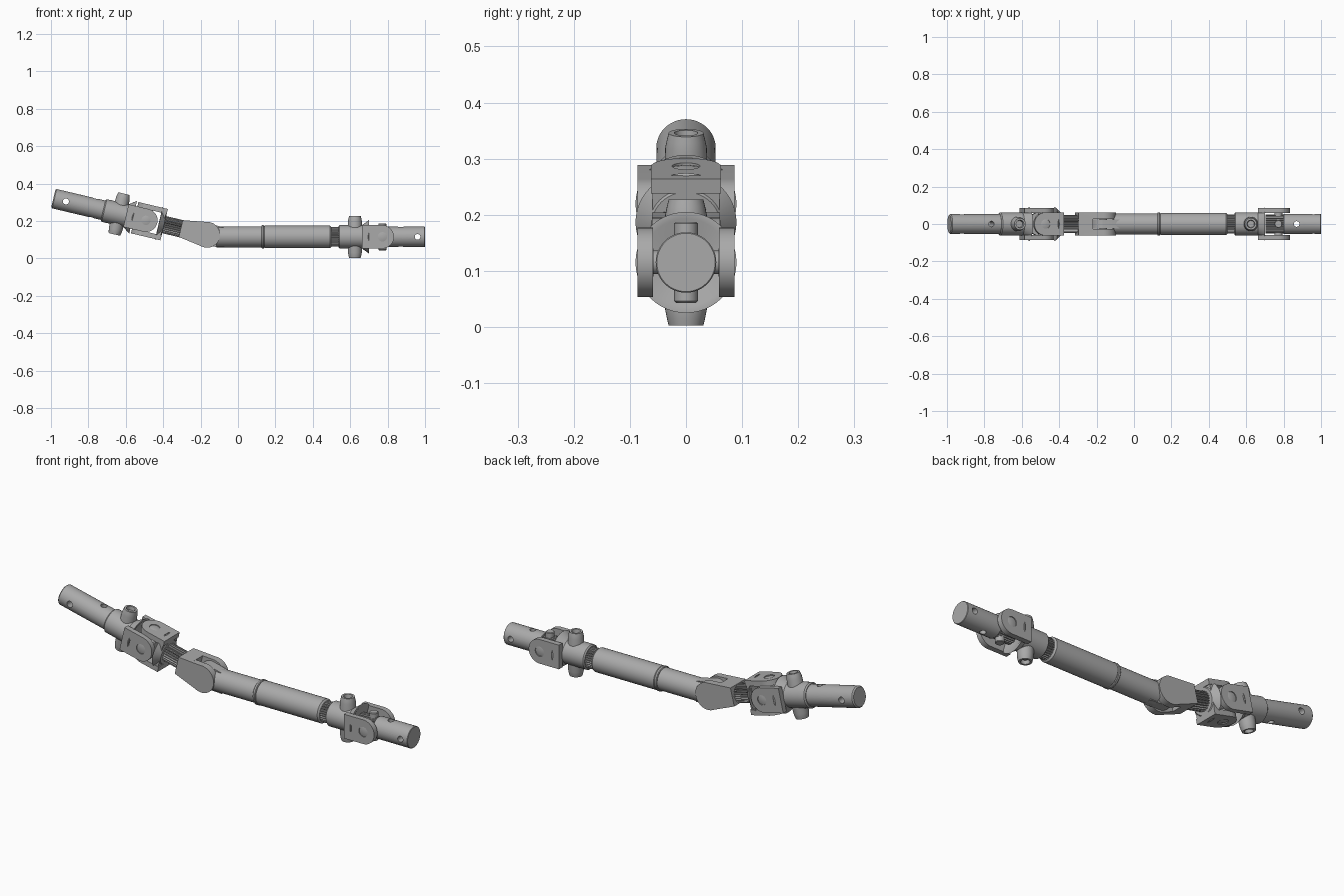
import bpy, bmesh
from math import sin, cos, pi, radians
from mathutils import Matrix, Vector

if "Cube" in bpy.data.objects:
    bpy.data.objects.remove(bpy.data.objects["Cube"], do_unlink=True)

steel = bpy.data.materials.new("grey_steel")
steel.use_nodes = True
steel.diffuse_color = (0.4, 0.4, 0.4, 1)
steel.node_tree.nodes["Principled BSDF"].inputs["Base Color"].default_value = (0.4, 0.4, 0.4, 1)

IDENT = Matrix.Identity(4)
TO_Z = Matrix.Rotation(-pi / 2, 4, "Y")    # local x axis becomes z
TO_Y = Matrix.Rotation(pi / 2, 4, "Z")     # local x axis becomes y


def finish(name, bm, frame):
    bmesh.ops.transform(bm, matrix=frame, verts=bm.verts)
    bmesh.ops.recalc_face_normals(bm, faces=bm.faces)
    mesh = bpy.data.meshes.new(name)
    bm.to_mesh(mesh)
    bm.free()
    mesh.materials.append(steel)
    ob = bpy.data.objects.new(name, mesh)
    bpy.context.collection.objects.link(ob)
    smooth(ob)
    return ob


def smooth(ob):
    bpy.ops.object.select_all(action="DESELECT")
    ob.select_set(True)
    bpy.context.view_layer.objects.active = ob
    bpy.ops.object.shade_smooth_by_angle(angle=radians(32))


def lathe(name, profile, frame, segs=48):
    """Revolve (distance, radius) points about the local x axis."""
    bm = bmesh.new()
    rings = [[bm.verts.new((s, r * cos(2 * pi * i / segs), r * sin(2 * pi * i / segs)))
              for i in range(segs)] for s, r in profile]
    for a, b in zip(rings, rings[1:]):
        for i in range(segs):
            j = (i + 1) % segs
            bm.faces.new((a[i], a[j], b[j], b[i]))
    bm.faces.new(rings[0])
    bm.faces.new(rings[-1])
    return finish(name, bm, frame)


def rod(name, a, b, r, frame, bevel=0.0):
    if bevel:
        return lathe(name, [(a, r - bevel), (a + bevel, r), (b - bevel, r), (b, r - bevel)], frame)
    return lathe(name, [(a, r), (b, r)], frame)


def plate(name, outline, y0, y1, frame):
    """Extrude an x-z outline between two y positions."""
    bm = bmesh.new()
    face = bm.faces.new([bm.verts.new((x, y0, z)) for x, z in outline])
    new = bmesh.ops.extrude_face_region(bm, geom=[face])["geom"]
    verts = [v for v in new if isinstance(v, bmesh.types.BMVert)]
    bmesh.ops.translate(bm, verts=verts, vec=(0, y1 - y0, 0))
    return finish(name, bm, frame)


def splines(name, a, b, r, depth, teeth, frame):
    outline = []
    for i in range(teeth * 4):
        rad = r if i % 4 < 2 else r - depth
        t = 2 * pi * i / (teeth * 4)
        outline.append((rad * cos(t), rad * sin(t)))
    turn = Matrix.Rotation(-pi / 2, 4, "Z")
    return plate(name, outline, a, b, frame @ turn)


def cut(ob, cutter):
    cutter.hide_render = True
    mod = ob.modifiers.new("hole", "BOOLEAN")
    mod.operation, mod.solver, mod.object = "DIFFERENCE", "EXACT", cutter
    # cut before the smoothing step
    with bpy.context.temp_override(object=ob, active_object=ob):
        bpy.ops.object.modifier_apply(modifier=mod.name)
    bpy.data.objects.remove(cutter, do_unlink=True)
    smooth(ob)


def at(x):
    return Matrix.Translation((x, 0, 0))


def arc(cx, r, start, end, n=20):
    return [(cx + r * cos(start + (end - start) * i / n),
             r * sin(start + (end - start) * i / n)) for i in range(n + 1)]


def yoke(prefix, frame, base=-0.11):
    """Fork whose arms sit on local +y and -y, opening toward +x, pin at the origin."""
    outline = [(base, -0.062)] + arc(0, 0.062, -pi / 2, pi / 2) + [(base, 0.062)]
    for side in (-1, 1):
        arm = plate(prefix + "_arm", outline, side * 0.059, side * 0.086, frame)
        # lock slot and pin bore
        slot = [(-0.073, -0.016), (-0.067, -0.016), (-0.067, 0.016), (-0.073, 0.016)]
        cut(arm, plate("slot_cutter", slot, side * 0.08, side * 0.1, frame))
        cut(arm, rod("bore_cutter", side * 0.05, side * 0.1, 0.025, frame @ TO_Y))
        lathe(prefix + "_pin_cap", [(side * 0.058, 0.025), (side * 0.082, 0.025),
                                    (side * 0.085, 0.012)], frame @ TO_Y)
    # flared throat that carries the arms
    lathe(prefix + "_throat", [(base, 0.05), (base, 0.062), (-0.071, 0.09),
                               (-0.071, 0.078), (base + 0.02, 0.045)], frame)


def clamp_sleeve(prefix, frame):
    """Sleeve with a bolt boss above and below."""
    rod(prefix + "_sleeve", -0.235, -0.1, 0.062, frame, 0.006)
    boss = [(0, 0.04), (0.085, 0.037), (0.1, 0.034), (0.112, 0.031),
            (0.112, 0.021), (0.094, 0.018)]
    for side in (-1, 1):
        lathe(prefix + "_bolt_boss", [(side * s, r) for s, r in boss], frame @ at(-0.147) @ TO_Z, 32)


def cross(prefix, frame):
    rod(prefix + "_cross_pin_vertical", -0.072, 0.072, 0.021, frame @ TO_Z, 0.003)
    rod(prefix + "_cross_pin_across", -0.07, 0.07, 0.021, frame @ TO_Y, 0.003)
    rod(prefix + "_cross_hub", -0.03, 0.03, 0.036, frame, 0.006)


# Straight lower half: hinge to right end
low = Matrix.Translation((0, 0, 0.115))
joint_r = low @ at(0.772)
rod("tube_inner", -0.115, 0.14, 0.056, low)
rod("tube_collar", 0.125, 0.14, 0.062, low, 0.003)
rod("tube_outer", 0.135, 0.5, 0.06, low, 0.008)
splines("neck_splines", 0.49, 0.545, 0.052, 0.006, 28, low)
clamp_sleeve("right", joint_r)
yoke("right_yoke", joint_r)
cross("right", joint_r)
splines("right_hub_splines", -0.07, 0.03, 0.05, 0.006, 28, joint_r)
stub = rod("right_stub", 0.8, 1.0, 0.054, low, 0.002)
cut(stub, rod("cutter", -0.1, 0.1, 0.015, low @ at(0.96) @ TO_Y))
cut(stub, rod("cutter", -0.1, 0.1, 0.015, low @ at(0.87) @ TO_Z))

# Tilted upper half, with its joint pin as origin
up = Matrix.Translation((-0.492, 0, 0.203)) @ Matrix.Rotation(radians(13.3), 4, "Y")
stub = rod("left_stub", -0.509, -0.2, 0.053, up, 0.006)
cut(stub, rod("cutter", -0.1, 0.1, 0.016, up @ at(-0.44) @ TO_Y))
cut(stub, rod("cutter", -0.1, 0.1, 0.015, up @ at(-0.29) @ TO_Z))
clamp_sleeve("left", up)
yoke("left_yoke", up)
cross("left", up)
yoke("inner_yoke", up @ Matrix.Rotation(pi, 4, "Z") @ Matrix.Rotation(pi / 2, 4, "X"), -0.1)
base = [(0.07, -0.084), (0.096, -0.078), (0.096, 0.078), (0.07, 0.084)]
plate("inner_yoke_base", base, -0.06, 0.06, up)
splines("spline_shaft", 0.09, 0.23, 0.047, 0.008, 24, up)

# Folding hinge between the halves
HINGE = 0.336
hinge = up @ at(HINGE)
cheek = [(-0.145, -0.046)] + arc(0, 0.069, -pi / 2 - 0.3, pi / 2 + 0.3, 36) + [(-0.145, 0.046)]
for side in (-1, 1):
    plate("hinge_cheek", cheek, side * 0.027, side * 0.061, hinge)
block = [(-0.145, -0.046), (-0.07, -0.058), (-0.07, 0.058), (-0.145, 0.046)]
plate("hinge_block", block, -0.045, 0.045, hinge)
centre = hinge @ Vector((0, 0, 0))
tongue = [(0.09, -0.066)] + arc(0, 0.062, 3 * pi / 2, pi / 2, 20) + [(0.09, 0.04)]
plate("hinge_tongue", tongue, -0.024, 0.024, Matrix.Translation(centre))
rod("hinge_pin", -0.058, 0.058, 0.02, Matrix.Translation(centre) @ TO_Y)
